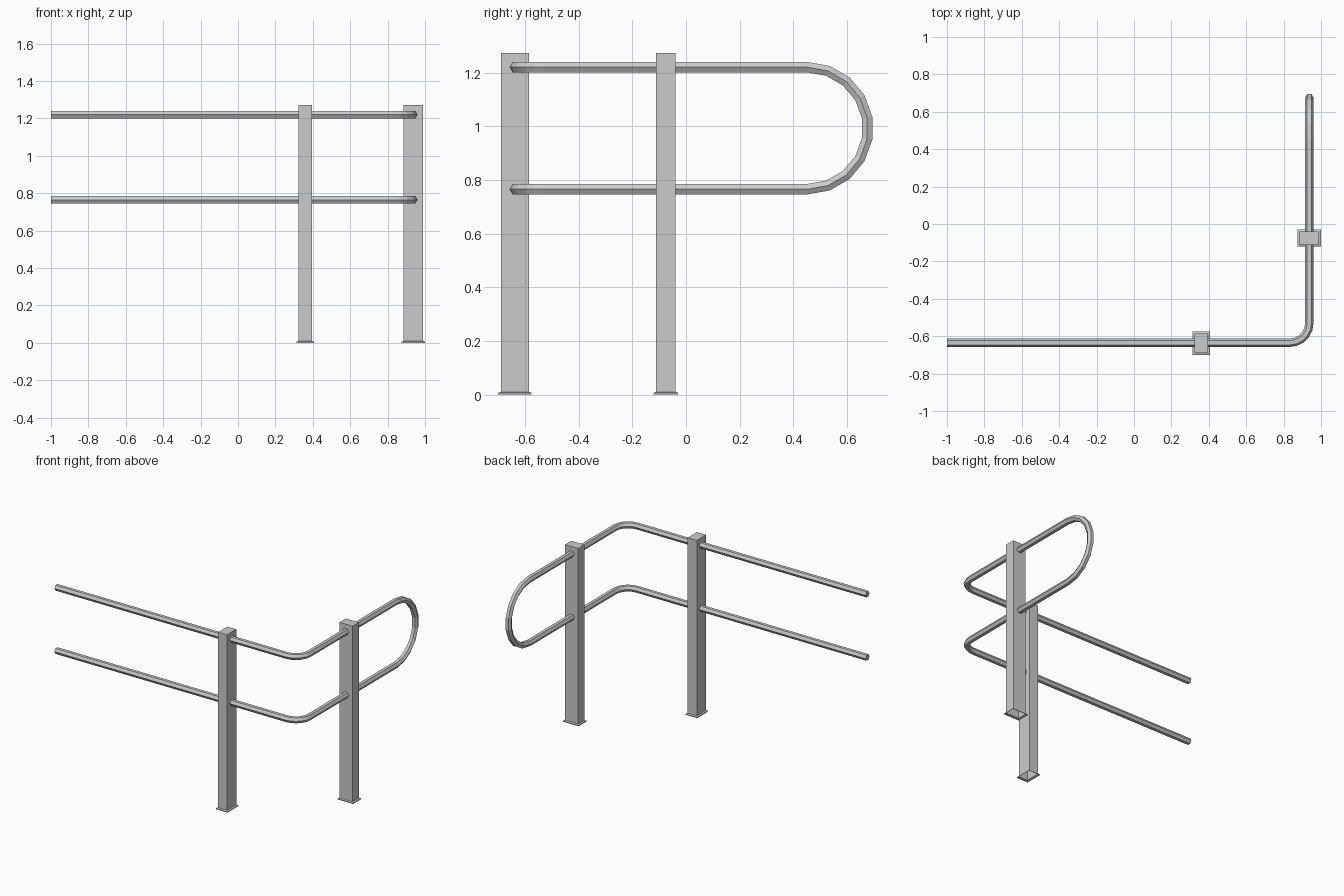
import bpy, bmesh
from math import sin, cos, pi, radians
from mathutils import Vector

if "Cube" in bpy.data.objects:
    bpy.data.objects.remove(bpy.data.objects["Cube"])

RX, RY = 0.9375, -0.635        # rail centre lines
Z_LOW, Z_HIGH = 0.765, 1.22    # rail heights
TUBE = 0.0225                  # tube radius
BEND = 0.105                   # corner bend radius


def finish(name, bm):
    bmesh.ops.recalc_face_normals(bm, faces=bm.faces)
    mesh = bpy.data.meshes.new(name)
    bm.to_mesh(mesh)
    bm.free()
    obj = bpy.data.objects.new(name, mesh)
    bpy.context.collection.objects.link(obj)
    return obj


def post(name, x, y, hx, hy):
    """Box post with a thin foot flange, open underneath."""
    bm = bmesh.new()
    rings = []
    for grow, z in ((0.01, 0), (0.01, 0.006), (0.0, 0.01), (0.0, 1.272)):
        rings.append([bm.verts.new((x + sx * (hx + grow), y + sy * (hy + grow), z))
                      for sx, sy in ((-1, -1), (1, -1), (1, 1), (-1, 1))])
    for a, b in zip(rings, rings[1:]):
        for i in range(4):
            j = (i + 1) % 4
            bm.faces.new((a[i], a[j], b[j], b[i]))
    bm.faces.new(rings[-1])
    return finish(name, bm)


def side_run(z, up):
    """Stations (point, side, up) from the free end round the corner."""
    out = [(Vector((-1, RY, z)), Vector((0, -1, 0)), Vector((0, 0, up)))]
    for i in range(6):
        a = radians(18 * i)
        side = Vector((sin(a), -cos(a), 0))
        centre = Vector((RX - BEND, RY + BEND, z))
        out.append((centre + side * BEND, side, Vector((0, 0, up))))
    return out


# Continuous handrail: lower run, end loop, upper run
def handrail():
    zc, r = (Z_LOW + Z_HIGH) / 2, (Z_HIGH - Z_LOW) / 2
    y_loop = 0.695 - TUBE * 0.87 - r + 0.003
    path = side_run(Z_LOW, -1)
    for i in range(10):
        a = radians(-90 + 20 * i)
        n = Vector((0, cos(a), sin(a)))
        path.append((Vector((RX, y_loop, zc)) + n * r, Vector((1, 0, 0)), n))
    path += reversed(side_run(Z_HIGH, 1))
    bm = bmesh.new()
    rings = [[bm.verts.new(p + TUBE * (s * cos(k * pi / 3) + n * sin(k * pi / 3)))
              for k in range(6)] for p, s, n in path]
    for a, b in zip(rings, rings[1:]):
        for i in range(6):
            j = (i + 1) % 6
            bm.faces.new((a[i], a[j], b[j], b[i]))
    bm.faces.new(rings[0])
    bm.faces.new(rings[-1])
    return finish("handrail", bm)


handrail()
post("front_post", 0.36, -0.6375, 0.036, 0.0525)
post("side_post", RX, -0.075, 0.0525, 0.036)
